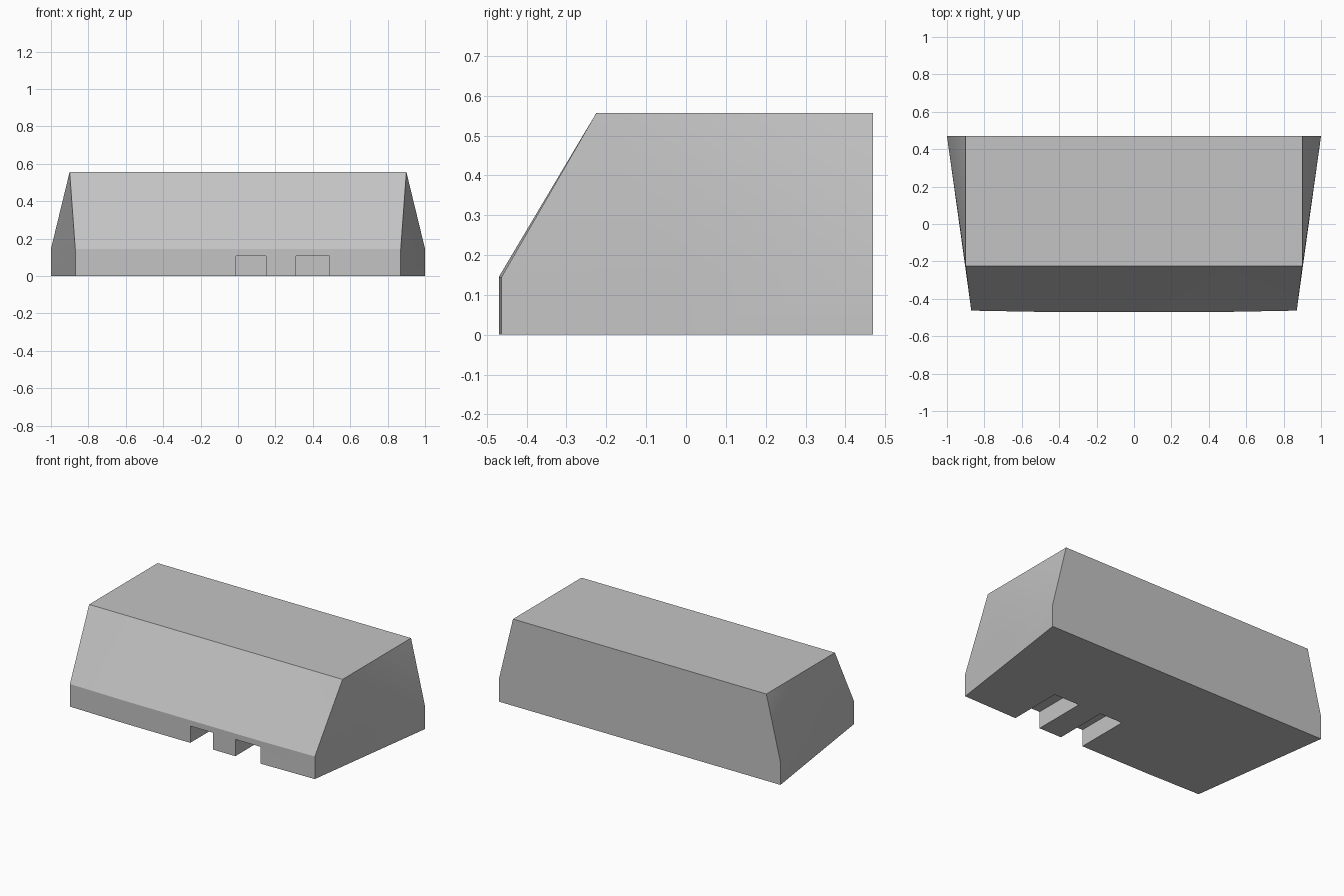
import bpy
import bmesh
import math

if "Cube" in bpy.data.objects:
    bpy.data.objects.remove(bpy.data.objects["Cube"], do_unlink=True)

# Single grey material
grey = bpy.data.materials.new("light_grey")
grey.use_nodes = True
colour = (0.55, 0.55, 0.55, 1)
grey.diffuse_color = colour
grey.node_tree.nodes["Principled BSDF"].inputs["Base Color"].default_value = colour

# Half outlines running from the front to the back
BASE = [(0.49, -0.47), (0.87, -0.463), (0.93, -0.03), (1.0, 0.47)]
ROOF = [(0.49, -0.225), (0.9, -0.225), (0.9, -0.225), (0.9, 0.47)]


def ring(bm, half, z):
    full = half + [(-x, y) for x, y in reversed(half)]
    return [bm.verts.new((x, y, z)) for x, y in full]


# Tapered body with sloped front
bm = bmesh.new()
foot, shoulder, roof = ring(bm, BASE, 0), ring(bm, BASE, 0.145), ring(bm, ROOF, 0.557)
count = len(foot)
for i in range(count):
    j = (i + 1) % count
    bm.faces.new((foot[i], foot[j], shoulder[j], shoulder[i]))
    # Fan the twisted flanks from the front roof corners
    if i in (0, 1, 2):
        bm.faces.new((shoulder[i], shoulder[j], roof[i]))
        bm.faces.new((shoulder[j], roof[j], roof[i]))
    else:
        bm.faces.new((shoulder[i], shoulder[j], roof[j]))
        bm.faces.new((shoulder[i], roof[j], roof[i]))
bm.faces.new(foot)
bm.faces.new(roof)
bmesh.ops.remove_doubles(bm, verts=bm.verts, dist=0.0001)
bmesh.ops.dissolve_degenerate(bm, edges=bm.edges, dist=0.0001)
bmesh.ops.recalc_face_normals(bm, faces=bm.faces)
mesh = bpy.data.meshes.new("body")
bm.to_mesh(mesh)
bm.free()
body = bpy.data.objects.new("body", mesh)
bpy.context.collection.objects.link(body)
mesh.materials.append(grey)


# Two notches under the front edge
def notch(name, x0, x1):
    y0, y1, z0, z1 = -0.6, -0.12, -0.1, 0.108
    bpy.ops.mesh.primitive_cube_add(size=1, location=((x0 + x1) / 2, (y0 + y1) / 2, (z0 + z1) / 2))
    cutter = bpy.context.object
    cutter.name = name
    cutter.scale = (x1 - x0, y1 - y0, z1 - z0)
    cutter.data.materials.append(grey)
    cutter.hide_render = True
    cutter.hide_set(True)
    cut = body.modifiers.new(name, "BOOLEAN")
    cut.operation = "DIFFERENCE"
    cut.solver = "EXACT"
    cut.object = cutter
    return cutter


cutters = [notch("middle_notch_cutter", -0.01, 0.15), notch("left_notch_cutter", 0.31, 0.49)]

# Bake the notches, then shade
bpy.context.view_layer.update()
graph = bpy.context.evaluated_depsgraph_get()
cut_mesh = bpy.data.meshes.new_from_object(body.evaluated_get(graph))
body.modifiers.clear()
body.data = cut_mesh
for cutter in cutters:
    bpy.data.objects.remove(cutter, do_unlink=True)

bpy.ops.object.select_all(action="DESELECT")
body.select_set(True)
bpy.context.view_layer.objects.active = body
bpy.ops.object.shade_smooth_by_angle(angle=math.radians(25))
